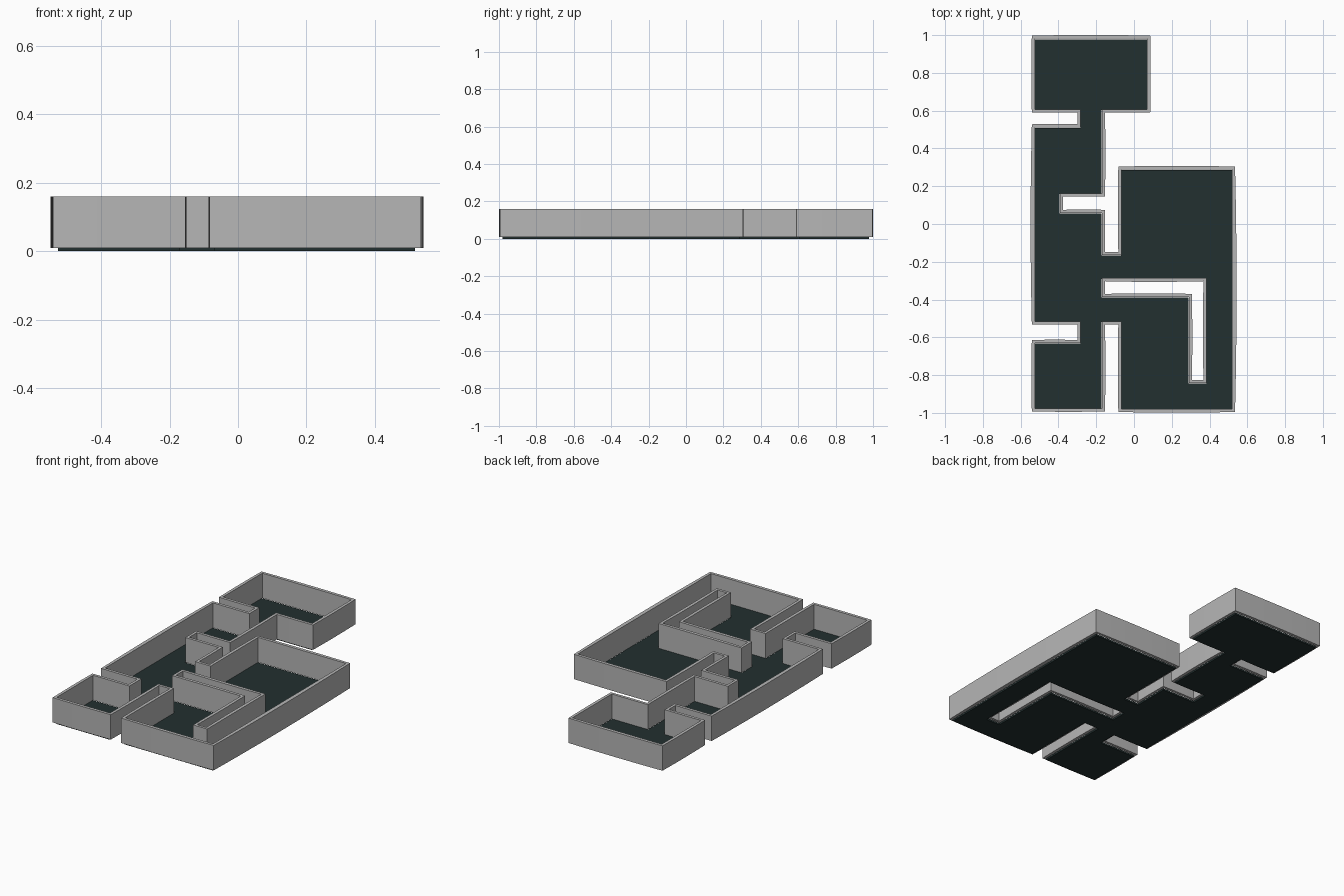
import bpy, bmesh
from mathutils import Vector

if "Cube" in bpy.data.objects:
    bpy.data.objects.remove(bpy.data.objects["Cube"])

WALL = 0.016          # wall thickness
Z0, Z1 = 0.01, 0.16   # wall bottom and top
STEPS = 6             # segments along each long wall


def material(name, rgb):
    m = bpy.data.materials.new(name)
    m.diffuse_color = (*rgb, 1)
    m.use_nodes = True
    m.node_tree.nodes["Principled BSDF"].inputs["Base Color"].default_value = m.diffuse_color
    return m


grey = material("wall grey", (0.47, 0.47, 0.47))
dark = material("floor dark green grey", (0.016, 0.029, 0.029))

# floor plan, clockwise: outside lies to the left of travel
outer = [(-.525, .981), (.07, .981), (.07, .607), (-.17, .607), (-.17, .162),
         (-.393, .162), (-.393, .059), (-.17, .059), (-.17, -.165),
         (-.067, -.165), (-.067, .288), (.519, .288), (.519, -.979),
         (-.067, -.979), (-.067, -.515), (-.17, -.515), (-.17, -.976),
         (-.525, -.976), (-.525, -.63), (-.283, -.63), (-.283, -.515),
         (-.525, -.515), (-.525, .512), (-.283, .512), (-.283, .607),
         (-.525, .607)]
# enclosed L-shaped shaft, counterclockwise
shaft = [(-.17, -.287), (-.17, -.386), (.29, -.386), (.29, -.842),
         (.384, -.842), (.384, -.287)]


def left(a, b):
    d = (b - a).normalized()
    return Vector((-d.y, d.x))


def add_object(name, bm, mat):
    bmesh.ops.recalc_face_normals(bm, faces=bm.faces)
    me = bpy.data.meshes.new(name)
    bm.to_mesh(me)
    bm.free()
    me.materials.append(mat)
    ob = bpy.data.objects.new(name, me)
    bpy.context.collection.objects.link(ob)


def wall(name, pts):
    """Closed wall ring around a loop; long runs bow slightly outward."""
    pts = [Vector(p) for p in pts]
    n = len(pts)
    off = [p + WALL * (left(pts[i - 1], p) + left(p, pts[(i + 1) % n]))
           for i, p in enumerate(pts)]
    inside, outside = [], []
    for i in range(n):
        a, b = pts[i], pts[(i + 1) % n]
        length = (b - a).length
        steps = STEPS if length > 0.2 else 1
        for k in range(steps):
            t = k / steps
            bow = left(a, b) * 0.0065 * length * 4 * t * (1 - t)
            inside.append(a.lerp(b, t))
            outside.append(off[i].lerp(off[(i + 1) % n], t) + bow)
    bm = bmesh.new()
    rings = [[bm.verts.new((p.x, p.y, z)) for p in loop]
             for loop, z in ((inside, Z0), (inside, Z1), (outside, Z1), (outside, Z0))]
    for r in range(4):
        a, b = rings[r], rings[(r + 1) % 4]
        for i in range(len(a)):
            j = (i + 1) % len(a)
            bm.faces.new((a[i], a[j], b[j], b[i]))
    add_object(name, bm, grey)


wall("outer_wall", outer)
wall("shaft_wall", shaft)

# floor slab with the shaft cut out
bm = bmesh.new()
edges = []
for loop in (outer, shaft):
    vs = [bm.verts.new((x - .001, y - .003, 0)) for x, y in loop]
    edges += [bm.edges.new((vs[i - 1], vs[i])) for i in range(len(vs))]
bmesh.ops.triangle_fill(bm, edges=edges, use_beauty=True)
res = bmesh.ops.extrude_face_region(bm, geom=bm.faces[:], use_keep_orig=True)
new = [v for v in res["geom"] if isinstance(v, bmesh.types.BMVert)]
bmesh.ops.translate(bm, verts=new, vec=(0, 0, 0.0105))
add_object("floor", bm, dark)
